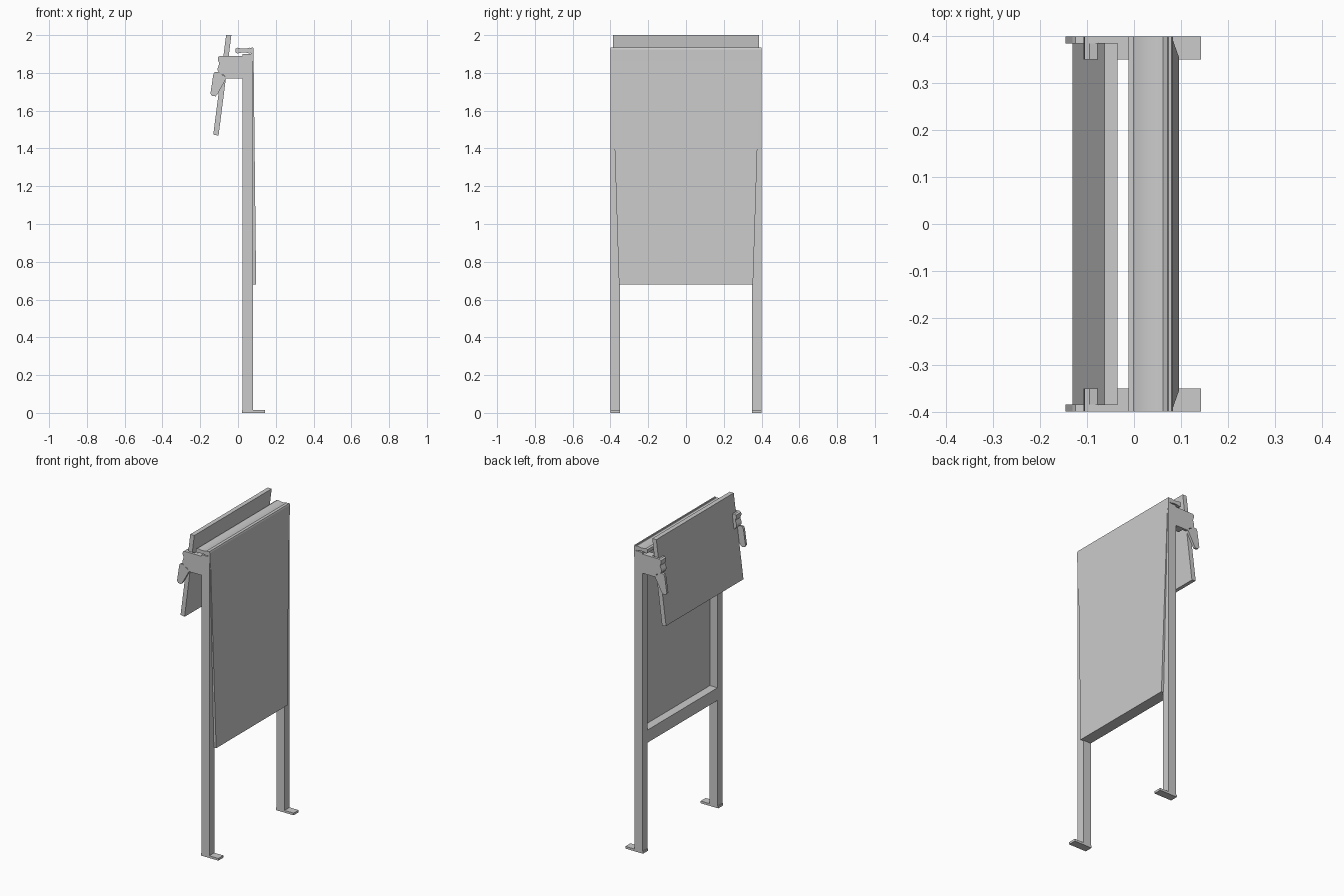
import bpy, bmesh, math

if "Cube" in bpy.data.objects:
    bpy.data.objects.remove(bpy.data.objects["Cube"])


def make(name, bm, smooth=False):
    bmesh.ops.recalc_face_normals(bm, faces=bm.faces)
    me = bpy.data.meshes.new(name)
    bm.to_mesh(me)
    bm.free()
    ob = bpy.data.objects.new(name, me)
    bpy.context.collection.objects.link(ob)
    if smooth:
        bpy.ops.object.select_all(action='DESELECT')
        ob.select_set(True)
        bpy.context.view_layer.objects.active = ob
        bpy.ops.object.shade_smooth_by_angle(angle=math.radians(40))
    return ob


def extrude(name, pts, y0, y1, smooth=False, mirror=False):
    """Extrude an (x, z) profile along y, optionally mirrored to the other side."""
    bm = bmesh.new()
    for s in ((1, -1) if mirror else (1,)):
        a = [bm.verts.new((x, s * y0, z)) for x, z in pts]
        b = [bm.verts.new((x, s * y1, z)) for x, z in pts]
        bm.faces.new(a)
        bm.faces.new(b[::-1])
        for i in range(len(pts)):
            j = (i + 1) % len(pts)
            bm.faces.new((a[i], a[j], b[j], b[i]))
    return make(name, bm, smooth)


def rect(x0, x1, z0, z1):
    return [(x0, z0), (x1, z0), (x1, z1), (x0, z1)]


# Posts and feet
extrude("post", rect(0.025, 0.08, 0.012, 1.90), 0.35, 0.40, mirror=True)
extrude("foot", rect(0.02, 0.143, 0, 0.014), 0.35, 0.40, mirror=True)

# Cross rails between the posts
extrude("lower_rail", rect(0.025, 0.08, 0.68, 0.76), -0.35, 0.35)
extrude("upper_rail", rect(0.025, 0.08, 1.83, 1.90), -0.35, 0.35)

# Tapered wedge panel on the outside of the posts
bm = bmesh.new()
rings = []
for z, xo, hw in ((0.68, 0.096, 0.355), (1.925, 0.082, 0.394)):
    rings.append([bm.verts.new(c) for c in
                  ((0.078, -hw, z), (xo, -hw, z), (xo, hw, z), (0.078, hw, z))])
lo, hi = rings
bm.faces.new(lo)
bm.faces.new(hi)
for i in range(4):
    j = (i + 1) % 4
    bm.faces.new((lo[i], lo[j], hi[j], hi[i]))
make("main_panel", bm)

# Lip along the panel top
extrude("top_lip", [(0.07, 1.89), (0.083, 1.86), (0.083, 1.925), (0.08, 1.934),
                    (0.073, 1.934), (0.07, 1.925)], -0.40, 0.40)

# Concave tray on top, with rounded ends
n = 8
top, bottom = [], []
for i in range(n + 1):
    u = -1 + 2 * i / n
    h = 0.010 + 0.010 * u * u
    if abs(u) == 1:
        h = 0.011
    top.append((0.03 + 0.042 * u, 1.918 + h))
    bottom.append((0.03 + 0.042 * u, 1.918 - h))
extrude("top_tray", top + bottom[::-1], -0.40, 0.40, smooth=True)

# Side brackets: outer cheek, inner arm and front hook
hook = [(-0.075, 1.79), (-0.095, 1.795), (-0.107, 1.81), (-0.108, 1.825), (-0.099, 1.85),
        (-0.107, 1.87), (-0.105, 1.884), (-0.095, 1.89)]
extrude("bracket_cheek", [(0.03, 1.77), (-0.06, 1.77)] + hook + [(0.03, 1.89)],
        0.385, 0.40, mirror=True)
extrude("bracket_arm", rect(-0.035, 0.03, 1.77, 1.89), 0.35, 0.386, mirror=True)
extrude("bracket_hook", hook + [(-0.075, 1.885)], 0.35, 0.386, mirror=True)

# Lever tabs hanging from the brackets
extrude("lever", [(-0.06, 1.775), (-0.11, 1.685), (-0.118, 1.676), (-0.138, 1.678),
                  (-0.146, 1.69), (-0.131, 1.79), (-0.125, 1.803), (-0.108, 1.806)],
        0.385, 0.40, mirror=True)

# Tilted board held in the brackets
extrude("tilted_board", [(-0.131, 1.473), (-0.103, 1.468), (-0.035, 2.0), (-0.063, 2.0)],
        -0.386, 0.386)
